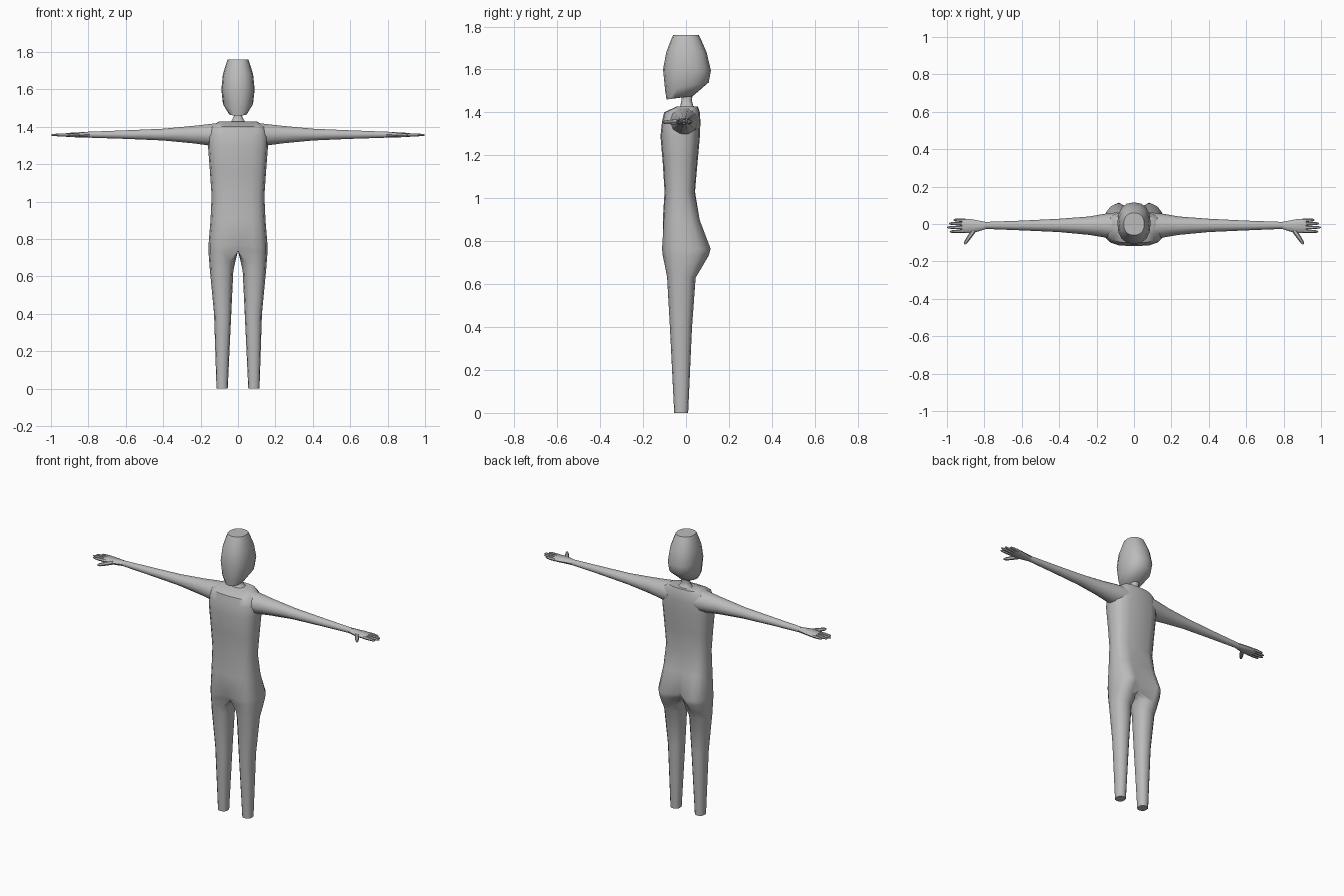
import bpy, bmesh
from math import sin, cos, radians, copysign
from mathutils import Vector

if "Cube" in bpy.data.objects:
    bpy.data.objects.remove(bpy.data.objects["Cube"])

grey = bpy.data.materials.new("plain grey")
grey.diffuse_color = (0.5, 0.5, 0.5, 1)
grey.use_nodes = True
grey.node_tree.nodes["Principled BSDF"].inputs["Base Color"].default_value = grey.diffuse_color


def sp(v, p):
    """Signed power, for superellipse sections."""
    return copysign(abs(v) ** p, v) if abs(v) > 1e-6 else 0.0


def loft(name, rings, mirror=False, open_midplane=False, angle=50):
    """Skin a list of equal-length rings, cap both ends, optionally mirror in x."""
    bm = bmesh.new()
    rows = [[bm.verts.new(p) for p in ring] for ring in rings]
    n = len(rows[0])
    for a, b in zip(rows, rows[1:]):
        for i in range(n):
            j = (i + 1) % n
            bm.faces.new((a[i], a[j], b[j], b[i]))
    bm.faces.new(rows[0][::-1])
    bm.faces.new(rows[-1])
    bmesh.ops.recalc_face_normals(bm, faces=bm.faces)
    if open_midplane:
        inner = [f for f in bm.faces if all(v.co.x < 1e-4 for v in f.verts)]
        bmesh.ops.delete(bm, geom=inner, context='FACES')
    me = bpy.data.meshes.new(name)
    bm.to_mesh(me)
    bm.free()
    me.materials.append(grey)
    ob = bpy.data.objects.new(name, me)
    bpy.context.collection.objects.link(ob)
    bpy.ops.object.select_all(action='DESELECT')
    ob.select_set(True)
    bpy.context.view_layer.objects.active = ob
    bpy.ops.object.shade_smooth_by_angle(angle=radians(angle))
    if mirror:
        m = ob.modifiers.new("mirror", 'MIRROR')
        m.use_clip = True
        m.merge_threshold = 0.0005
    return ob


def leg_ring(z, xi, xo, yf, yb):
    """Closed 12-sided section of one leg."""
    cx, cy, rx, ry = (xi + xo) / 2, (yf + yb) / 2, (xo - xi) / 2, (yb - yf) / 2
    return [(cx + rx * sp(cos(radians(a)), .85), cy + ry * sp(sin(radians(a)), .85), z)
            for a in range(-120, 240, 30)]


def torso_ring(z, hw, yf, yb, cleft=0, notch=0, p=.7):
    """Half section of the torso: nine outer points and three on the mid plane."""
    cy, ry = (yf + yb) / 2, (yb - yf) / 2
    pts = []
    for i in range(9):
        a = radians(-90 + 22.5 * i)
        pts.append([hw * sp(cos(a), p), cy + ry * sp(sin(a), p), z])
    pts[0][1] += notch
    pts[8][1] -= cleft
    y0, y1 = pts[8][1], pts[0][1]
    return pts + [[0, y0 + (y1 - y0) * t, z] for t in (.25, .5, .75)]


# Legs and torso, one continuous half skin
loft("body", [
    leg_ring(0, .055, .115, -.055, .01),
    leg_ring(.4, .036, .128, -.075, .028),
    leg_ring(.63, .025, .150, -.088, .045),
    leg_ring(.68, .014, .154, -.097, .075),
    torso_ring(.735, .158, -.115, .113, .075, .035),
    torso_ring(.765, .158, -.118, .121, .055, .012),
    torso_ring(.90, .147, -.108, .068, .015),
    torso_ring(1.03, .141, -.10, .042),
    torso_ring(1.16, .150, -.108, .053),
    torso_ring(1.29, .160, -.119, .065),
    torso_ring(1.355, .160, -.112, .067),
    torso_ring(1.40, .145, -.102, .065),
    torso_ring(1.427, .105, -.045, .056),
], mirror=True, open_midplane=True)


def x_ring(x, y0, y1, z0, z1, n=10, p=1.0):
    cy, cz = (y0 + y1) / 2, (z0 + z1) / 2
    return [(x, cy + (y1 - y0) / 2 * sp(cos(radians(360 * i / n)), p),
             cz + (z1 - z0) / 2 * sp(sin(radians(360 * i / n)), p)) for i in range(n)]


# Arms, tapering from shoulder to wrist
loft("arm", [
    x_ring(.09, -.085, .062, 1.29, 1.425),
    x_ring(.155, -.072, .055, 1.297, 1.417),
    x_ring(.24, -.058, .040, 1.309, 1.407),
    x_ring(.40, -.043, .028, 1.325, 1.391),
    x_ring(.60, -.034, .018, 1.334, 1.382),
    x_ring(.80, -.026, .011, 1.341, 1.374),
], mirror=True)

# Palms
loft("palm", [
    x_ring(.79, -.026, .011, 1.341, 1.374, 8),
    x_ring(.84, -.042, .020, 1.343, 1.371, 8, .8),
    x_ring(.88, -.048, .028, 1.344, 1.369, 8, .7),
    x_ring(.92, -.046, .028, 1.346, 1.366, 8, .7),
], mirror=True)


def finger(name, a, b, r):
    """Tapered six-sided digit between two points."""
    a, b = Vector(a), Vector(b)
    d = (b - a).normalized()
    side = Vector((-d.y, d.x, 0)).normalized()
    up = d.cross(side)

    def ring(t, k):
        c = a.lerp(b, t)
        return [c + r * k * (side * cos(radians(60 * i)) + up * sin(radians(60 * i)))
                for i in range(6)]
    loft(name, [ring(0, 1.1), ring(.5, 1), ring(.88, .75), ring(1, .3)], mirror=True)


# Four fingers and a thumb
for name, y0, y1, x1 in (("little_finger", .019, .022, .965), ("ring_finger", 0, .003, .99),
                         ("middle_finger", -.019, -.018, 1.0),
                         ("index_finger", -.037, -.041, .985)):
    finger(name, (.90, y0, 1.356), (x1, y1, 1.356), .009)
finger("thumb", (.85, -.025, 1.356), (.907, -.108, 1.354), .012)


def z_ring(zf, zb, hw, yf, yb, n=16, p=.85):
    """Section across the head, tilted from front height to back height."""
    pts = []
    for i in range(n):
        a = radians(360 * i / n)
        s = sp(sin(a), p)
        pts.append((hw * sp(cos(a), p), (yf + yb) / 2 + (yb - yf) / 2 * s,
                    (zf + zb) / 2 + (zb - zf) / 2 * s))
    return pts


# Neck, flaring into the shoulders
loft("neck", [
    z_ring(1.405, 1.42, .065, -.05, .05),
    z_ring(1.43, 1.43, .036, -.027, .034),
    z_ring(1.455, 1.455, .022, -.021, .027),
    z_ring(1.50, 1.50, .028, -.020, .034),
])

# Head with sloping jaw and flat crown
loft("head", [
    z_ring(1.46, 1.476, .048, -.091, .032),
    z_ring(1.50, 1.54, .080, -.097, .106),
    z_ring(1.60, 1.595, .089, -.107, .116),
    z_ring(1.68, 1.68, .081, -.092, .096),
    z_ring(1.735, 1.735, .064, -.071, .072),
    z_ring(1.76, 1.76, .055, -.060, .060),
], angle=60)
